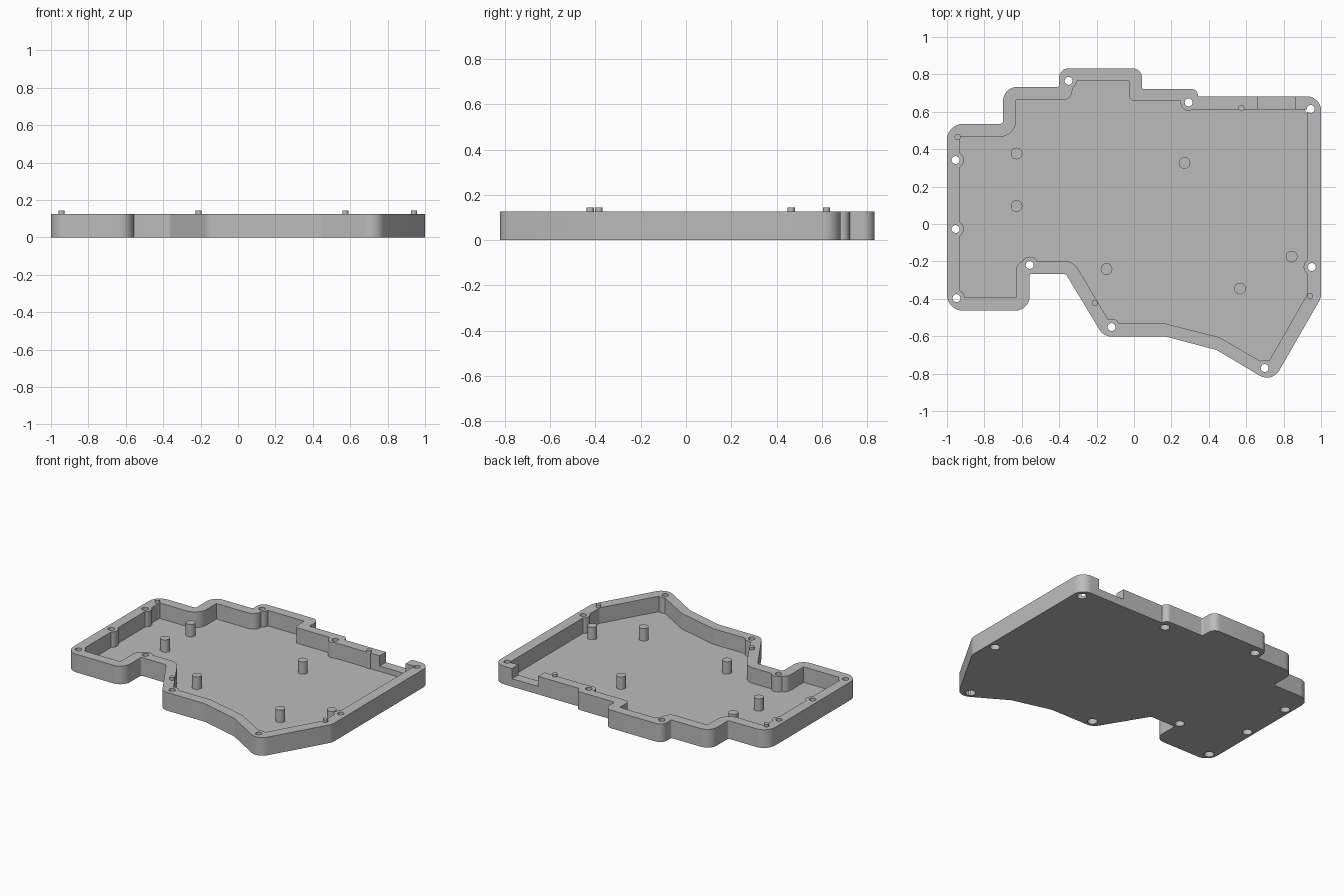
import bpy, bmesh, math
from mathutils import Vector, Matrix

cube = bpy.data.objects.get("Cube")
if cube:
    bpy.data.objects.remove(cube, do_unlink=True)

TOP, FLOOR = 0.126, 0.018

grey = bpy.data.materials.new("light grey")
grey.use_nodes = True
grey.diffuse_color = (0.5, 0.5, 0.5, 1)
grey.node_tree.nodes["Principled BSDF"].inputs["Base Color"].default_value = (0.5, 0.5, 0.5, 1)


def rounded(corners, steps=8):
    """Turn (x, y, radius) corners into an outline with filleted corners."""
    out = []
    for i, (x, y, r) in enumerate(corners):
        p = Vector((x, y))
        a = (Vector(corners[i - 1][:2]) - p).normalized()
        b = (Vector(corners[(i + 1) % len(corners)][:2]) - p).normalized()
        if r == 0:
            out.append(p)
            continue
        half = a.angle(b) / 2
        centre = p + (a + b).normalized() * (r / math.sin(half))
        start = p + a * (r / math.tan(half)) - centre
        end = p + b * (r / math.tan(half)) - centre
        turn = math.atan2(start.x * end.y - start.y * end.x, start.dot(end))
        for k in range(steps + 1):
            t = turn * k / steps
            out.append(centre + Matrix.Rotation(t, 2) @ start)
    return out


def add_object(name, bm):
    bmesh.ops.recalc_face_normals(bm, faces=bm.faces)
    mesh = bpy.data.meshes.new(name)
    bm.to_mesh(mesh)
    bm.free()
    mesh.materials.append(grey)
    ob = bpy.data.objects.new(name, mesh)
    bpy.context.collection.objects.link(ob)
    return ob


def prism(name, outline, z0, z1, matrix=None):
    bm = bmesh.new()
    face = bm.faces.new([bm.verts.new((p[0], p[1], z0)) for p in outline])
    ext = bmesh.ops.extrude_face_region(bm, geom=[face])
    verts = [v for v in ext["geom"] if isinstance(v, bmesh.types.BMVert)]
    bmesh.ops.translate(bm, verts=verts, vec=(0, 0, z1 - z0))
    if matrix:
        bm.transform(matrix)
    return add_object(name, bm)


def cylinder(name, x, y, r, z0, z1, sides=32):
    ring = [(x + r * math.cos(math.tau * i / sides), y + r * math.sin(math.tau * i / sides))
            for i in range(sides)]
    return prism(name, ring, z0, z1)


def cut(target, cutter):
    cutter.hide_render = True
    mod = target.modifiers.new("cut", 'BOOLEAN')
    mod.operation = 'DIFFERENCE'
    mod.solver = 'EXACT'
    mod.object = cutter
    bpy.context.view_layer.objects.active = target
    bpy.ops.object.modifier_apply(modifier=mod.name)
    bpy.data.objects.remove(cutter, do_unlink=True)


def smooth(ob):
    bpy.ops.object.select_all(action='DESELECT')
    ob.select_set(True)
    bpy.context.view_layer.objects.active = ob
    bpy.ops.object.shade_smooth_by_angle(angle=math.radians(25))


# Outer shape and cavity outlines, as (x, y, corner radius)
outer = [(-1, .535, .085), (-.7, .535, .015), (-.7, .733, .075), (-.4, .733, .01),
         (-.4, .832, .05), (.043, .832, .05), (.043, .722, .01), (.342, .722, .035),
         (.342, .682, 0), (1, .682, .075), (1, -.395, .08), (.738, -.85, .075),
         (.443, -.674, .05), (.17, -.602, .05), (-.162, -.602, .075),
         (-.365, -.267, .02), (-.558, -.267, .01), (-.558, -.463, .075), (-1, -.463, .085)]
inner = [(-.93, .465, 0), (-.63, .465, .09), (-.63, .663, 0), (-.33, .663, .05),
         (-.33, .765, 0), (-.026, .765, 0), (-.026, .658, .03), (.29, .658, 0),
         (.29, .613, 0), (.927, .613, 0), (.927, -.375, 0), (.71, -.753, 0),
         (.455, -.605, .03), (.165, -.532, .03), (-.125, -.532, 0),
         (-.325, -.197, .09), (-.63, -.197, .05), (-.63, -.393, 0), (-.93, -.393, 0)]
screws = [(-.954, .342), (-.954, -.027), (-.949, -.396), (-.558, -.219), (-.12, -.551),
          (.699, -.77), (.951, -.23), (.945, .615), (.292, .65), (-.35, .765)]

tray = prism("tray_case", rounded(outer), 0, TOP)

# Cavity, leaving round bosses around the screw holes
cavity = prism("cavity_cutter", rounded(inner), FLOOR, TOP + .1)
for x, y in screws:
    if (x, y) != (.945, .615):
        cut(cavity, cylinder("boss_cutter", x, y, .044, -.1, TOP + .3))
cut(tray, cavity)

# Screw holes, wider underneath
for x, y in screws:
    cut(tray, cylinder("hole_cutter", x, y, .021, -.1, TOP + .1))
    cut(tray, cylinder("counterbore_cutter", x, y, .031, -.1, .05))

# Connector opening in the back wall
cut(tray, prism("opening_cutter", [(.66, .58), (.86, .58), (.86, .75), (.66, .75)], .055, TOP + .1))

# Round-bottomed cable slot in the left wall
slot = rounded([(-.165, .058, .034), (-.095, .058, .034), (-.095, .3, 0), (-.165, .3, 0)])
swap = Matrix(((0, 0, 1, 0), (1, 0, 0, 0), (0, 1, 0, 0), (0, 0, 0, 1)))
cut(tray, prism("slot_cutter", slot, .89, 1.1, swap))
smooth(tray)

# Support posts on the floor
for x, y in [(-.628, .377), (-.628, .096), (.27, .326), (-.147, -.241), (.567, -.345), (.843, -.174)]:
    smooth(cylinder("support_post", x, y, .031, FLOOR - .008, .104))

# Locating pins standing above the rim
for x, y in [(-.943, .465), (.574, .62), (-.21, -.423), (.941, -.385)]:
    smooth(cylinder("locating_pin", x, y, .016, FLOOR - .008, .145))
